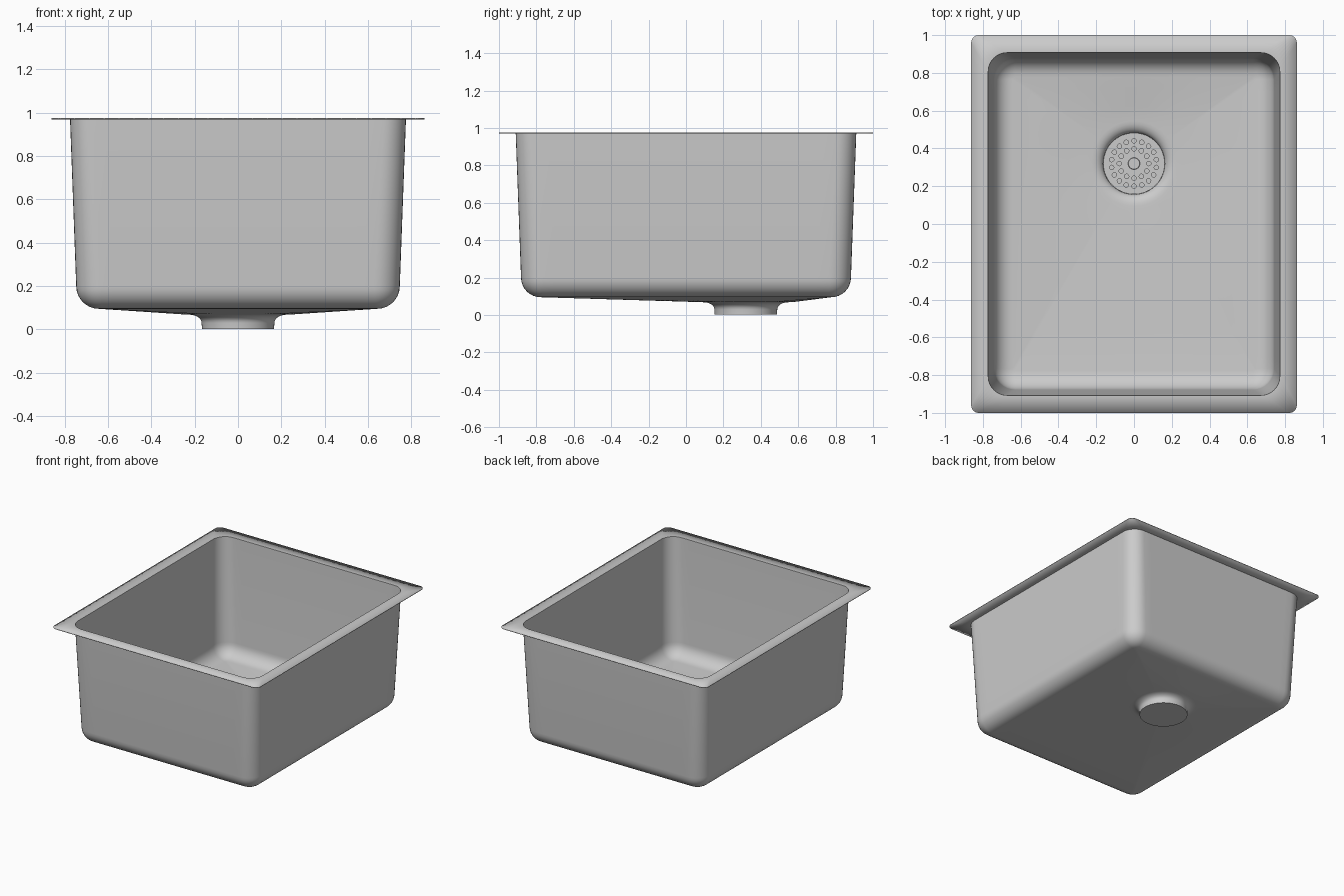
import bpy, bmesh, math
from mathutils import Vector

if "Cube" in bpy.data.objects:
    bpy.data.objects.remove(bpy.data.objects["Cube"])

DRAIN = Vector((0, 0.32, 0))
T = 0.005            # sheet thickness
TOP = 0.975

steel = bpy.data.materials.new("brushed_steel")
steel.diffuse_color = (0.6, 0.6, 0.6, 1)
steel.use_nodes = True
steel.node_tree.nodes["Principled BSDF"].inputs["Base Color"].default_value = steel.diffuse_color


def make(name, bm):
    me = bpy.data.meshes.new(name)
    bm.to_mesh(me)
    bm.free()
    me.materials.append(steel)
    ob = bpy.data.objects.new(name, me)
    bpy.context.collection.objects.link(ob)
    return ob


def smooth(ob, angle=40):
    bpy.ops.object.select_all(action='DESELECT')
    ob.select_set(True)
    bpy.context.view_layer.objects.active = ob
    bpy.ops.object.shade_smooth_by_angle(angle=math.radians(angle))


def rounded_rect(hx, hy, r, z, seg=8, sub=24):
    """Counter-clockwise rounded rectangle with evenly divided straight sides."""
    pts = []
    for k, (sx, sy) in enumerate([(1, 1), (-1, 1), (-1, -1), (1, -1)]):
        for i in range(seg + 1):
            a = math.pi / 2 * (k + i / seg)
            pts.append(Vector((sx * (hx - r) + r * math.cos(a),
                               sy * (hy - r) + r * math.sin(a), z)))
    out = []
    for i, p in enumerate(pts):
        out.append(p)
        if i % (seg + 1) == seg:
            q = pts[(i + 1) % len(pts)]
            out += [p.lerp(q, j / sub) for j in range(1, sub)]
    return out


def drain_ring(ref, r, z):
    """Circle round the drain, lined up with the points of a reference ring."""
    out = []
    for p in ref:
        d = Vector((p.x - DRAIN.x, p.y - DRAIN.y, 0)).normalized() * r
        out.append(Vector((DRAIN.x + d.x, DRAIN.y + d.y, z)))
    return out


# Sink: flange, tapered walls, bottom fillet, sloping floor, drain neck
rings = [rounded_rect(0.862, 1.0, 0.04, TOP),
         rounded_rect(0.772, 0.907, 0.10, TOP)]
R = 0.10
for i in range(9):
    a = math.pi / 2 * i / 8
    d = R * (1 - math.cos(a))
    rings.append(rounded_rect(0.742 - d, 0.877 - d, 0.112 - d, 0.2 - R * math.sin(a)))
edge = rings[-1]
flat = drain_ring(edge, 0.25, 0.074)
for t in (0.25, 0.5, 0.75, 1):
    rings.append([p.lerp(q, t) for p, q in zip(edge, flat)])
for i in range(7):
    a = math.pi / 2 * i / 6
    rings.append(drain_ring(edge, 0.225 - 0.062 * math.sin(a), 0.03 + 0.043 * math.cos(a)))
rings.append(drain_ring(edge, 0.163, T))

bm = bmesh.new()
loops = [[bm.verts.new(p) for p in ring] for ring in rings]
for a, b in zip(loops, loops[1:]):
    for i in range(len(a)):
        j = (i + 1) % len(a)
        bm.faces.new((a[i], a[j], b[j], b[i]))
bm.faces.new(loops[-1])
sink = make("sink_bowl", bm)
sol = sink.modifiers.new("sheet", 'SOLIDIFY')
sol.thickness = T
sol.offset = -1
smooth(sink)


def disc(bm, x, y, z0, z1, r, seg, r_top=None):
    res = bmesh.ops.create_cone(bm, cap_ends=True, segments=seg, radius1=r,
                                radius2=r if r_top is None else r_top, depth=z1 - z0)
    bmesh.ops.translate(bm, verts=res["verts"],
                        vec=(DRAIN.x + x, DRAIN.y + y, (z0 + z1) / 2))


# Strainer plate with two rings of holes
bm = bmesh.new()
disc(bm, 0, 0, 0.012, 0.02, 0.1625, 64)
plate = make("strainer_plate", bm)

bm = bmesh.new()
for count, rad, start in ((18, 0.12, 10), (12, 0.078, 0)):
    for i in range(count):
        a = math.radians(start + 360 * i / count)
        disc(bm, rad * math.cos(a), rad * math.sin(a), 0.0, 0.04, 0.012, 12)
cutter = make("hole_cutter", bm)
cutter.hide_render = True
cutter.hide_set(True)
cut = plate.modifiers.new("holes", 'BOOLEAN')
cut.operation = 'DIFFERENCE'
cut.solver = 'EXACT'
cut.object = cutter
smooth(plate)

# Centre knob
bm = bmesh.new()
disc(bm, 0, 0, 0.018, 0.03, 0.032, 32, 0.03)
smooth(make("strainer_knob", bm))
